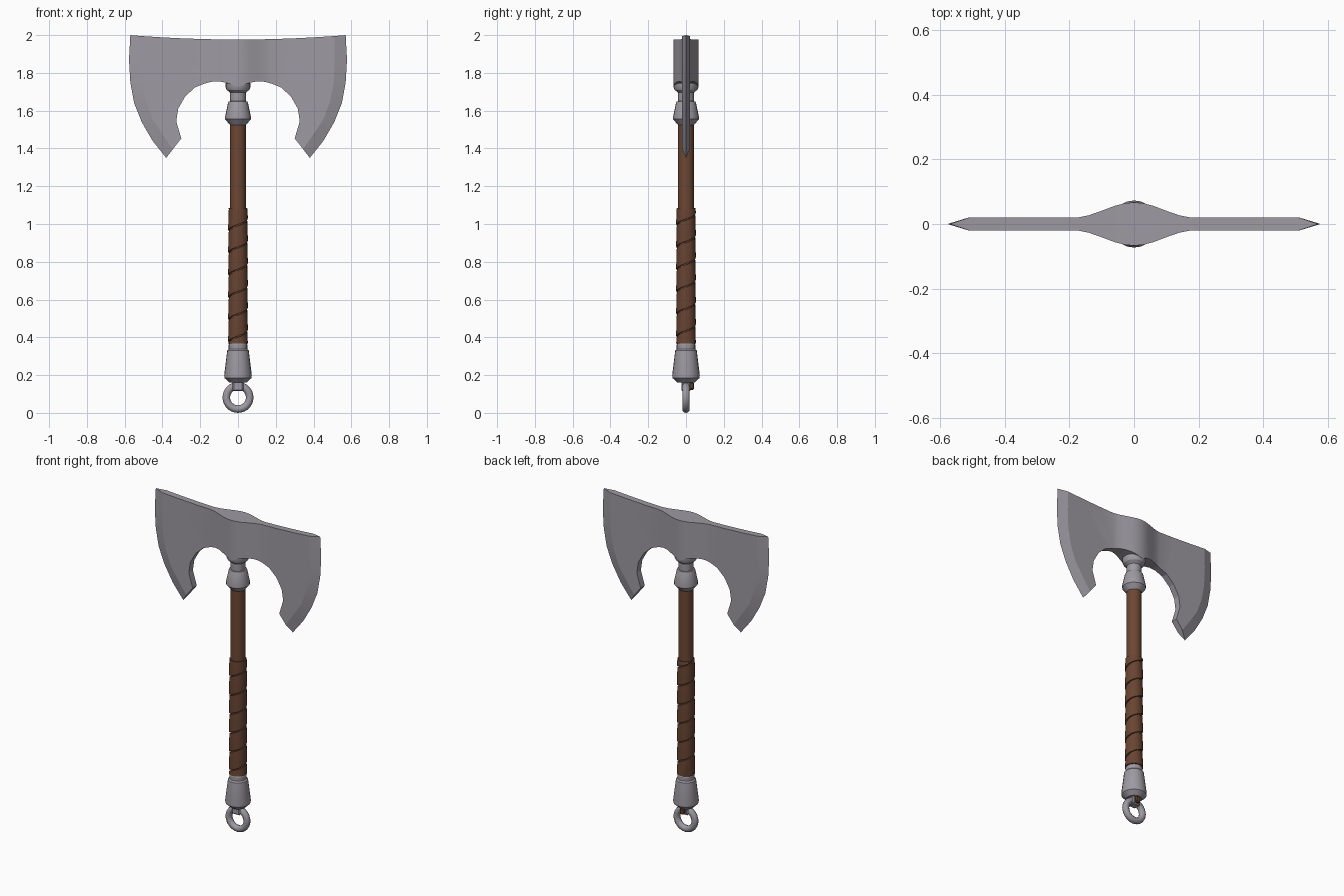
import bpy, bmesh, math

if "Cube" in bpy.data.objects:
    bpy.data.objects.remove(bpy.data.objects["Cube"])


def material(name, rgb):
    m = bpy.data.materials.new(name)
    m.diffuse_color = (*rgb, 1)
    m.use_nodes = True
    m.node_tree.nodes["Principled BSDF"].inputs["Base Color"].default_value = m.diffuse_color
    return m


STEEL = material("grey steel", (0.34, 0.32, 0.36))
WOOD = material("brown wood", (0.15, 0.062, 0.034))
LEATHER = material("brown leather", (0.14, 0.058, 0.032))


def finish(bm, name, mat, angle=30):
    bmesh.ops.remove_doubles(bm, verts=bm.verts, dist=1e-5)
    bmesh.ops.recalc_face_normals(bm, faces=bm.faces)
    me = bpy.data.meshes.new(name)
    bm.to_mesh(me)
    bm.free()
    ob = bpy.data.objects.new(name, me)
    bpy.context.collection.objects.link(ob)
    me.materials.append(mat)
    bpy.ops.object.select_all(action='DESELECT')
    ob.select_set(True)
    bpy.context.view_layer.objects.active = ob
    bpy.ops.object.shade_smooth_by_angle(angle=math.radians(angle))
    return ob


def lathe(name, profile, mat, sides=20):
    """Capped solid of revolution from (radius, z) points."""
    bm = bmesh.new()
    rings = [[bm.verts.new((r * math.cos(a), r * math.sin(a), z))
              for a in (2 * math.pi * i / sides for i in range(sides))]
             for r, z in profile]
    for lo, hi in zip(rings, rings[1:]):
        for i in range(sides):
            j = (i + 1) % sides
            bm.faces.new((lo[i], lo[j], hi[j], hi[i]))
    bm.faces.new(rings[0][::-1])
    bm.faces.new(rings[-1])
    return finish(bm, name, mat)


# Double-bitted head: one half is drawn, then mirrored
def axe_head():
    bm = bmesh.new()
    # x, top z, bottom z, half thickness of the swollen middle
    middle = [(0, 1.976, 1.725, 0.067), (0.03, 1.976, 1.737, 0.064),
              (0.06, 1.976, 1.747, 0.056), (0.10, 1.977, 1.755, 0.041),
              (0.14, 1.978, 1.753, 0.027), (0.175, 1.979, 1.744, 0.02)]
    inner = [(0.228, 1.723), (0.28, 1.675), (0.317, 1.61), (0.327, 1.543),
             (0.30, 1.453)]
    ridge = [(0.345, 1.396), (0.40, 1.475), (0.453, 1.555), (0.488, 1.65),
             (0.507, 1.75), (0.512, 1.87), (0.51, 1.995)]
    edge = [(0.38, 1.35), (0.452, 1.44), (0.51, 1.54), (0.55, 1.64),
            (0.57, 1.75), (0.577, 1.87), (0.57, 2.0)]
    top = [(0.40, 1.988), (0.28, 1.982)]
    edge_v = [bm.verts.new((x, 0, z)) for x, z in edge]
    for s in (-1, 1):
        up = [bm.verts.new((x, s * t, a)) for x, a, b, t in middle]
        dn = [bm.verts.new((x, s * t, b)) for x, a, b, t in middle]
        flat = [[bm.verts.new((x, s * 0.02, z)) for x, z in pts]
                for pts in (inner, ridge, top)]
        for i in range(len(up) - 1):
            bm.faces.new((up[i], dn[i], dn[i + 1], up[i + 1]))
        bm.faces.new([up[-1], dn[-1]] + flat[0] + flat[1] + flat[2])
        r = flat[1]
        for i in range(len(r) - 1):
            bm.faces.new((r[i], edge_v[i], edge_v[i + 1], r[i + 1]))
        line = dn + flat[0] + [r[0]], [r[-1]] + flat[2] + up[::-1]
        if s == -1:
            front = line
    # Rim walls joining the front and back sheets
    for f, b in zip(front, line):
        for i in range(len(f) - 1):
            bm.faces.new((f[i], f[i + 1], b[i + 1], b[i]))
    bm.faces.new((front[0][-1], edge_v[0], line[0][-1]))
    bm.faces.new((front[1][0], edge_v[-1], line[1][0]))
    # Mirror to the other side
    copy = bmesh.ops.duplicate(bm, geom=bm.verts[:] + bm.edges[:] + bm.faces[:])
    for v in copy["geom"]:
        if isinstance(v, bmesh.types.BMVert):
            v.co.x = -v.co.x
    finish(bm, "axe_head", STEEL, 14)


axe_head()

# Shaft and metal fittings
lathe("shaft", [(0.043, 0.30), (0.043, 1.60)], WOOD)
lathe("upper_collar", [(0.043, 1.525), (0.068, 1.555), (0.068, 1.57),
                       (0.053, 1.64), (0.049, 1.648), (0.042, 1.65),
                       (0.042, 1.695), (0.047, 1.70), (0.06, 1.71),
                       (0.066, 1.725), (0.066, 1.745), (0.05, 1.755)], STEEL)
lathe("pommel", [(0.045, 0.16), (0.072, 0.185), (0.073, 0.20),
                 (0.057, 0.33), (0.049, 0.338), (0.049, 0.362),
                 (0.044, 0.37)], STEEL)


# Leather strap wound round the grip
def strap(z0=0.368, z1=1.085, pitch=0.118, steps=20):
    bm = bmesh.new()
    section = [(0.040, 0.0), (0.052, 0.0), (0.0525, 0.008),
               (0.049, 0.110), (0.040, 0.112)]
    turns = (z1 - z0) / pitch + 1
    prev = None
    for k in range(int(turns * steps) + 1):
        a = 2 * math.pi * k / steps + 2.6
        base = z0 - pitch + pitch * k / steps
        ring = [bm.verts.new((r * math.cos(a), r * math.sin(a),
                              min(max(base + dz, z0), z1)))
                for r, dz in section]
        if prev:
            for i in range(5):
                j = (i + 1) % 5
                bm.faces.new((prev[i], prev[j], ring[j], ring[i]))
        prev = ring
    bmesh.ops.dissolve_degenerate(bm, dist=1e-5, edges=bm.edges)
    finish(bm, "grip_strap", LEATHER)


strap()

# Hanging ring
bpy.ops.mesh.primitive_torus_add(major_radius=0.062, minor_radius=0.02,
                                 major_segments=28, minor_segments=10,
                                 location=(0, 0, 0.082),
                                 rotation=(math.pi / 2, 0, 0))
ring = bpy.context.object
ring.name = "hanging_ring"
ring.data.materials.append(STEEL)
bpy.ops.object.shade_smooth_by_angle(angle=math.radians(50))


# Lug holding the ring, with the cord end showing behind it
def block(name, size, loc, mat):
    bm = bmesh.new()
    bmesh.ops.create_cube(bm, size=1)
    for v in bm.verts:
        v.co = [c * s + o for c, s, o in zip(v.co, size, loc)]
    bmesh.ops.bevel(bm, geom=bm.edges[:], offset=0.006, segments=1,
                    affect='EDGES')
    finish(bm, name, mat)


block("ring_lug", (0.056, 0.05, 0.06), (0, 0, 0.145), STEEL)
block("cord_end", (0.03, 0.025, 0.04), (0, 0.031, 0.142), LEATHER)
